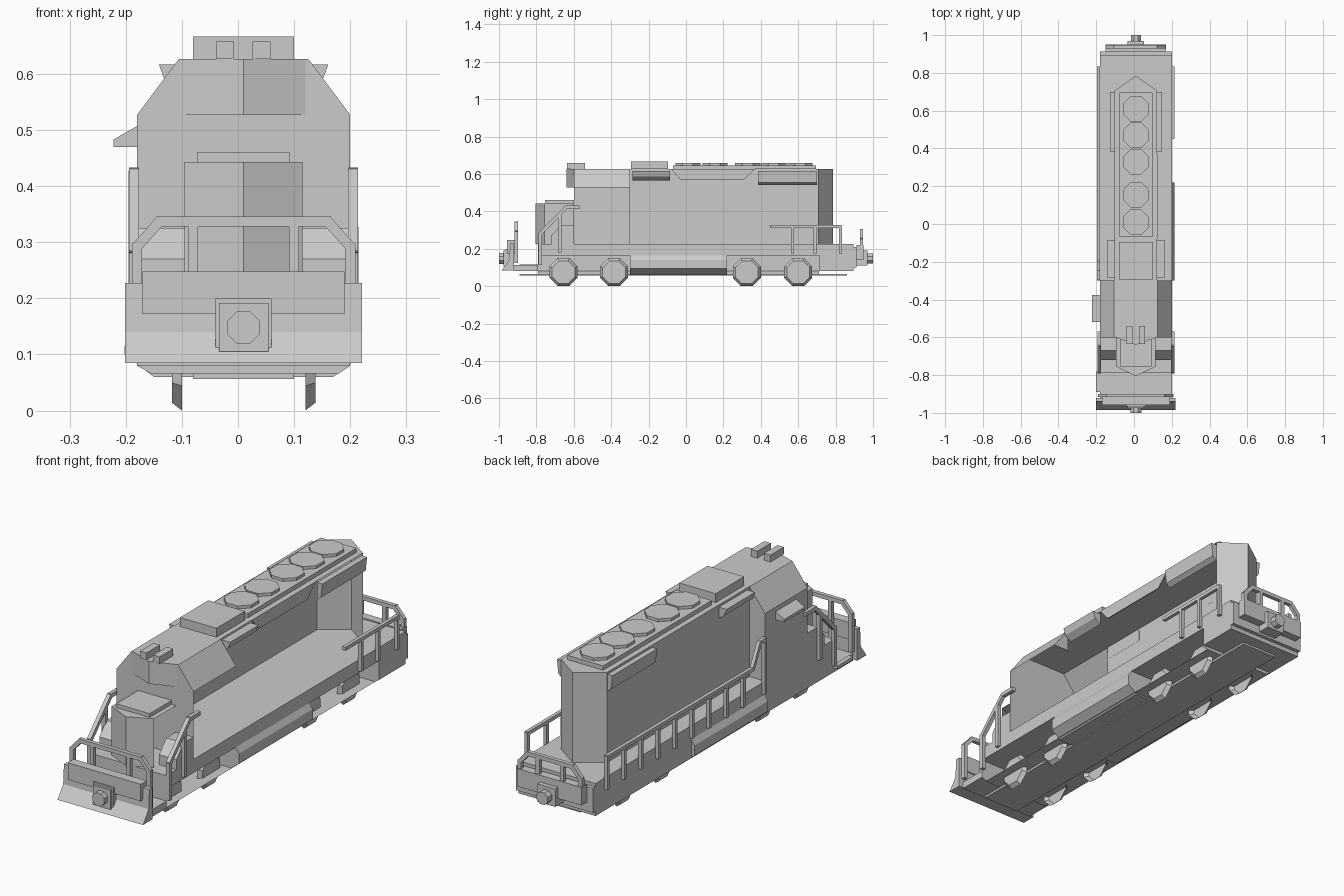
import bpy, bmesh, math
from mathutils import Vector, Matrix

if "Cube" in bpy.data.objects:
    bpy.data.objects.remove(bpy.data.objects["Cube"])

C = 0.01  # centre line of the body; the cab armrest makes the outline lopsided


def finish(name, bm):
    bmesh.ops.translate(bm, verts=bm.verts, vec=(C, 0, 0))
    bmesh.ops.recalc_face_normals(bm, faces=bm.faces)
    me = bpy.data.meshes.new(name)
    bm.to_mesh(me)
    bm.free()
    ob = bpy.data.objects.new(name, me)
    bpy.context.collection.objects.link(ob)
    return ob


def prism(name, pts, axis, lo, hi, skip=(), caps='lh'):
    """Extrude a profile along an axis; skipped sides and caps stay open."""
    place = {'x': lambda u, v, w: (w, u, v),
             'y': lambda u, v, w: (u, w, v),
             'z': lambda u, v, w: (u, v, w)}[axis]
    bm = bmesh.new()
    a = [bm.verts.new(place(u, v, lo)) for u, v in pts]
    b = [bm.verts.new(place(u, v, hi)) for u, v in pts]
    n = len(pts)
    for i in range(n):
        if i not in skip:
            j = (i + 1) % n
            bm.faces.new((a[i], a[j], b[j], b[i]))
    if 'l' in caps:
        bm.faces.new(a)
    if 'h' in caps:
        bm.faces.new(b)
    return finish(name, bm)


def box(name, x0, x1, y0, y1, z0, z1):
    return prism(name, [(x0, y0), (x1, y0), (x1, y1), (x0, y1)], 'z', z0, z1)


def bars(name, lines, t=0.018):
    """Square bars along each polyline."""
    bm = bmesh.new()
    for line in lines:
        for p, q in zip(line, line[1:]):
            p, q = Vector(p), Vector(q)
            d = q - p
            m = (Matrix.Translation((p + q) / 2) @ d.to_track_quat('Z', 'Y').to_matrix().to_4x4()
                 @ Matrix.Diagonal((t, t, d.length + t * 0.6, 1)))
            bmesh.ops.create_cube(bm, size=1, matrix=m)
    return finish(name, bm)


def octagon(r, cu, cv):
    return [(cu + r * math.cos(math.pi / 8 + i * math.pi / 4),
             cv + r * math.sin(math.pi / 8 + i * math.pi / 4)) for i in range(8)]


# Frame, deck and underside (lower right skirt is open)
box("deck", -.19, .19, -.79, .895, .165, .225)
prism("lower_skirt", [(-.19, .165), (-.19, .08), (-.165, .066), (.17, .066), (.19, .08), (.19, .165)],
      'y', -.79, .71, skip=(3, 4, 5))
box("rear_block", -.19, .19, .71, .895, .08, .165)
box("front_step_floor", -.19, .19, -.92, -.79, .08, .112)
box("keel", -.09, .09, -.89, .86, .056, .066)
prism("fuel_tank", [(-.19, .165), (-.205, .14), (-.205, .095), (-.16, .06),
                    (.16, .06), (.205, .095), (.205, .14), (.19, .165)], 'y', -.30, .22)
box("left_step", -.212, -.19, -.89, -.78, .1, .115)

# Wheels: shallow eight-sided dishes
for k, y in enumerate((-.655, -.385, .325, .60)):
    for s in (-1, 1):
        bm = bmesh.new()
        rings = [[bm.verts.new((s * x, u, v)) for u, v in octagon(r, y, .075)]
                 for x, r in ((.128, .066), (.11, .081))]
        bm.faces.new(rings[0])
        for i in range(8):
            j = (i + 1) % 8
            bm.faces.new((rings[0][i], rings[0][j], rings[1][j], rings[1][i]))
        finish(f"wheel_{k}_{'left' if s < 0 else 'right'}", bm)

# Long hood, right wall open, pointed rear
prism("long_hood", [(.113, -.3), (.113, .705), (0, .785), (-.113, .705), (-.113, -.3)],
      'z', .225, .627, skip=(0, 4), caps='h')
prism("right_hood_panel", [(-.08, .627), (-.03, .57), (.31, .57), (.37, .627)], 'x', .109, .114)

# Cab, right wall open
prism("cab", [(-.19, .225), (-.19, .527), (-.115, .627), (.115, .627), (.19, .527), (.19, .225)],
      'y', -.60, -.30, skip=(4, 5), caps='l')
prism("cab_back_left", [(-.19, .225), (-.19, .527), (-.113, .627), (-.113, .225)], 'y', -.302, -.3)
prism("cab_back_right", [(.19, .527), (.113, .627), (.113, .527)], 'y', -.302, -.3)
prism("windshield_brow", [(-.11, -.6), (0, -.64), (.11, -.6)], 'z', .527, .627, skip=(2,))
prism("cab_armrest", [(-.19, .47), (-.232, .47), (-.232, .483), (-.19, .507)], 'y', -.52, -.375)

# Short nose with side boxes
prism("nose", [(-.105, -.6), (-.105, -.755), (0, -.805), (.105, -.755), (.105, -.6)],
      'z', .225, .443, skip=(3, 4), caps='h')
box("nose_top", -.083, .083, -.755, -.6, .443, .46)
for s in (-1, 1):
    x0, x1 = sorted((s * .105, s * .19))
    prism("nose_side_box", [(-.6, .225), (-.72, .225), (-.72, .27), (-.67, .325), (-.6, .325)],
          'x', x0, x1)

# Roof equipment
box("roof_plate", -.088, .088, -.07, .695, .627, .646)
for y in (.61, .47, .33, .155, .01):
    prism("roof_fan", octagon(.073, 0, y), 'z', .646, .659)
box("roof_box", -.09, .09, -.295, -.095, .627, .667)
for x in (-.033, .032):
    box("horn_block", x - .016, x + .016, -.635, -.54, .627, .658)
for s in (-1, 1):
    prism("intake_flare", [(s * .11, .617), (s * .151, .617), (s * .14, .587), (s * .11, .565)],
          'y', -.285, -.085)
    prism("radiator_flare", [(s * .11, .617), (s * .137, .617), (s * .13, .555), (s * .11, .54)],
          'y', .385, .70)

# Front plow, panel and coupler
prism("plow", [(-.985, .085), (-.945, .14), (-.94, .227), (-.92, .227), (-.92, .085)], 'x', -.211, .211)
box("front_panel", -.18, .18, -.957, -.915, .172, .248)
box("front_coupler_box", -.05, .05, -.965, -.93, .096, .2)
box("front_coupler_plate", -.044, .044, -.975, -.965, .105, .192)
prism("front_coupler", octagon(.031, 0, .148), 'y', -1, -.975)

# Rear bumper and coupler
box("rear_bumper", -.19, .19, .895, .912, .1, .21)
box("rear_panel", -.16, .16, .912, .95, .14, .22)
box("rear_coupler_box", -.044, .044, .91, .97, .11, .19)
prism("rear_coupler", octagon(.029, 0, .148), 'y', .97, 1)

# End railings
def end_rail(name, y, w, z0, z1, posts):
    lines = [[(-w, y, z0), (-w, y, z1 - .045), (-w + .04, y, z1), (w - .04, y, z1),
              (w, y, z1 - .045), (w, y, z0)]]
    lines += [[(s * p, y, z0), (s * p, y, z1)] for p in posts for s in (-1, 1)]
    bars(name, lines)


end_rail("front_rail", -.908, .19, .13, .337, (.09,))
end_rail("rear_rail", .938, .15, .21, .297, (.06,))

# Stair rails beside the nose
for s in (-1, 1):
    x = s * .195
    bars("stair_rail", [[(x, -.575, .423), (x, -.64, .423), (x, -.78, .28), (x, -.78, .12)],
                        [(x, -.675, .385), (x, -.675, .185)]])

# Side railings: short on the right, full length on the left
x = .197
bars("right_rail", [[(x, .455, .32), (x, .825, .32), (x, .825, .18)]]
     + [[(x, y, .32), (x, y, .18)] for y in (.57, .69)], .016)
x = -.197
bars("left_rail", [[(x, -.285, .18), (x, -.285, .42), (x, -.25, .42), (x, -.2, .32),
                    (x, .825, .32), (x, .825, .18)]]
     + [[(x, .705 - .12 * i, .32), (x, .705 - .12 * i, .18)] for i in range(8)], .016)
